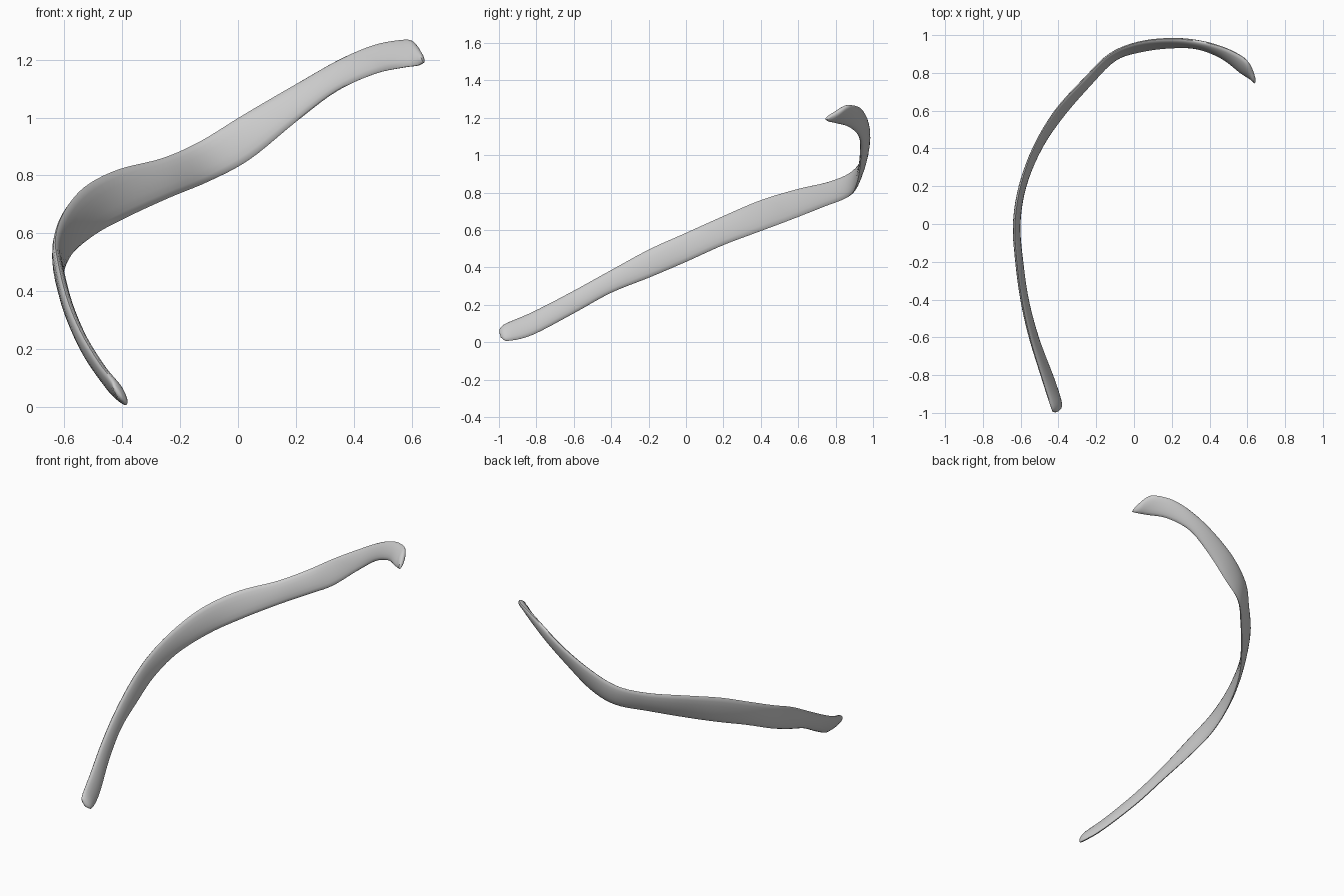
import bpy
import bmesh
import math
from mathutils import Vector

default_cube = bpy.data.objects.get("Cube")
if default_cube:
    bpy.data.objects.remove(default_cube, do_unlink=True)

# Upper and lower rim of the curved blade, from the low front end to the high tip
RIMS = [
    ((-.43, -.995, .075), (-.40, -.99, .025)),
    ((-.44, -.96, .102), (-.385, -.95, .008)),
    ((-.485, -.82, .162), (-.425, -.82, .04)),
    ((-.545, -.62, .265), (-.51, -.60, .155)),
    ((-.59, -.42, .375), (-.565, -.40, .265)),
    ((-.62, -.2, .495), (-.595, -.2, .345)),
    ((-.63, 0, .585), (-.612, 0, .43)),
    ((-.60, .2, .675), (-.58, .2, .52)),
    ((-.53, .4, .76), (-.495, .4, .595)),
    ((-.415, .6, .82), (-.385, .56, .655)),
    ((-.26, .77, .86), (-.24, .73, .722)),
    ((-.13, .895, .918), (-.10, .87, .78)),
    ((.02, .96, 1.01), (.04, .915, .855)),
    ((.2, .98, 1.115), (.2, .935, .985)),
    ((.35, .965, 1.2), (.34, .93, 1.09)),
    ((.47, .935, 1.25), (.47, .875, 1.15)),
    ((.565, .89, 1.267), (.565, .80, 1.172)),
    ((.605, .85, 1.262), (.62, .765, 1.18)),
    ((.635, .78, 1.22), (.64, .745, 1.19)),
]
STEPS = 5
SIDES = 16
HALF_THICKNESS = 0.018


def smooth_path(points):
    """Pass a Catmull-Rom spline through the points."""
    pts = [Vector(p) for p in points]
    pts = [pts[0] * 2 - pts[1]] + pts + [pts[-1] * 2 - pts[-2]]
    path = []
    for a, b, c, d in zip(pts, pts[1:], pts[2:], pts[3:]):
        for step in range(STEPS):
            t = step / STEPS
            path.append(b + (c - a) * (t / 2)
                        + (a * 2 - b * 5 + c * 4 - d) * (t * t / 2)
                        + (b * 3 - a - c * 3 + d) * (t ** 3 / 2))
    path.append(pts[-2])
    return path


def build_blade(name, rims, material):
    """Sweep a flat oval section between the two rims."""
    upper = smooth_path([pair[0] for pair in rims])
    lower = smooth_path([pair[1] for pair in rims])
    centre = [(u + l) / 2 for u, l in zip(upper, lower)]
    last = len(centre) - 1
    bm = bmesh.new()
    rings = []
    for i, mid in enumerate(centre):
        tangent = centre[min(i + 1, last)] - centre[max(i - 1, 0)]
        across = (upper[i] - lower[i]) / 2
        normal = tangent.cross(across).normalized()
        # Thin the section toward both ends
        from_end = min(i, last - i) / STEPS
        thick = HALF_THICKNESS * min(1, 0.5 + 0.5 * from_end)
        ring = []
        for k in range(SIDES):
            angle = math.tau * k / SIDES
            ring.append(bm.verts.new(mid + across * math.cos(angle)
                                     + normal * thick * math.sin(angle)))
        rings.append(ring)
    for first, second in zip(rings, rings[1:]):
        for k in range(SIDES):
            n = (k + 1) % SIDES
            bm.faces.new((first[k], first[n], second[n], second[k]))
    # Rounded end caps
    for ring, sign in ((rings[0], -1), (rings[-1], 1)):
        mid = sum((v.co for v in ring), Vector()) / SIDES
        side = rings[1] if sign < 0 else rings[-2]
        inner = sum((v.co for v in side), Vector()) / SIDES
        tip = bm.verts.new(mid + (mid - inner).normalized() * 0.005)
        for k in range(SIDES):
            bm.faces.new((ring[k], ring[(k + 1) % SIDES], tip))
    bmesh.ops.recalc_face_normals(bm, faces=bm.faces)
    mesh = bpy.data.meshes.new(name)
    bm.to_mesh(mesh)
    bm.free()
    mesh.materials.append(material)
    obj = bpy.data.objects.new(name, mesh)
    bpy.context.collection.objects.link(obj)
    return obj


def make_material(name, colour):
    material = bpy.data.materials.new(name)
    material.use_nodes = True
    material.diffuse_color = colour
    shader = material.node_tree.nodes["Principled BSDF"]
    shader.inputs["Base Color"].default_value = colour
    return material


light_grey = make_material("light_grey", (0.6, 0.6, 0.6, 1))
blade = build_blade("curved_blade", RIMS, light_grey)

# Smooth shading
bpy.ops.object.select_all(action="DESELECT")
blade.select_set(True)
bpy.context.view_layer.objects.active = blade
bpy.ops.object.shade_smooth_by_angle(angle=math.radians(60))
